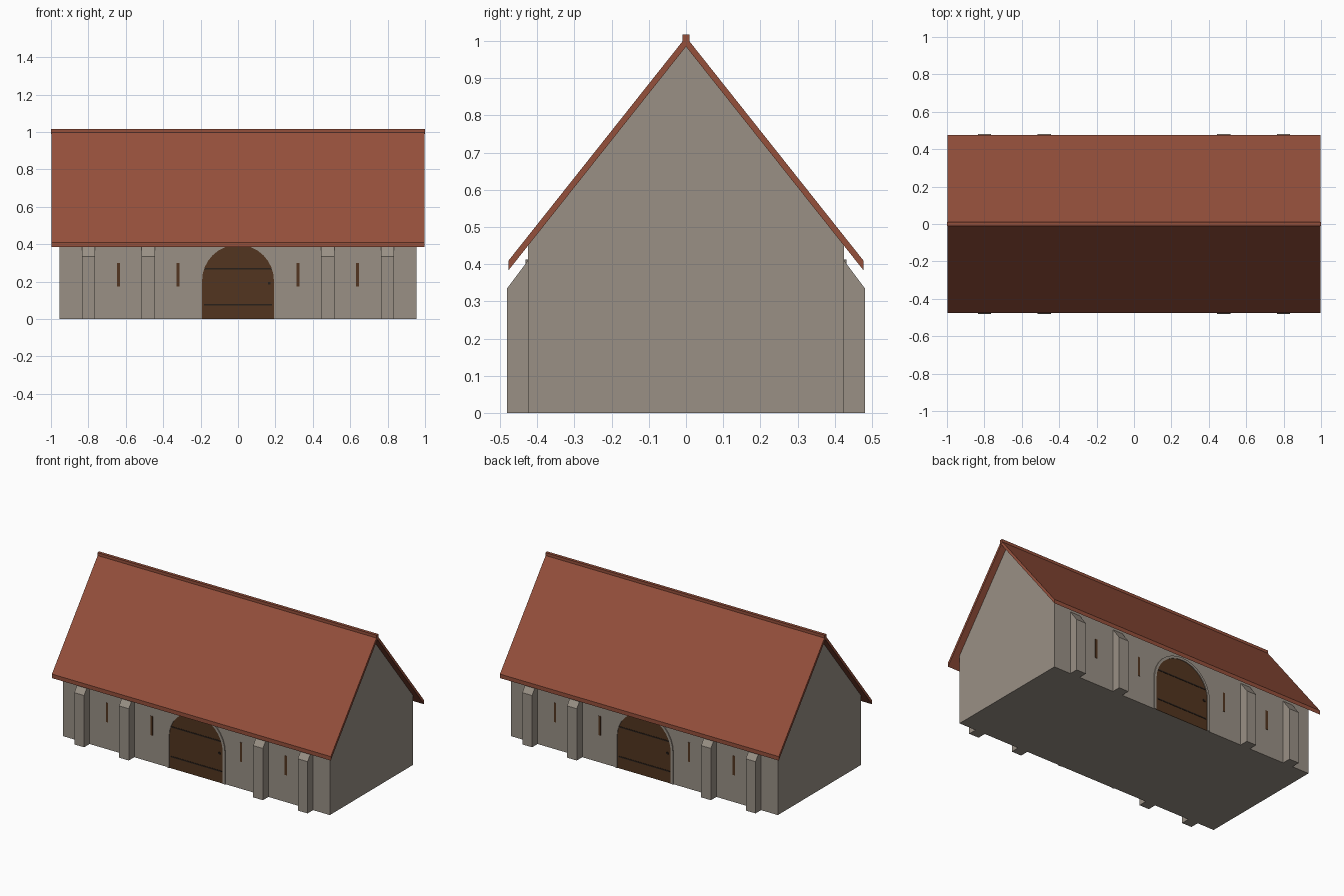
import bpy, bmesh, math

cube = bpy.data.objects.get("Cube")
if cube:
    bpy.data.objects.remove(cube, do_unlink=True)


def material(name, color):
    m = bpy.data.materials.new(name)
    m.use_nodes = True
    m.diffuse_color = (*color, 1)
    m.node_tree.nodes["Principled BSDF"].inputs["Base Color"].default_value = (*color, 1)
    return m


STONE = material("grey stone", (0.32, 0.28, 0.235))
TILE = material("red roof tile", (0.30, 0.079, 0.044))
WOOD = material("brown wood", (0.085, 0.036, 0.014))
IRON = material("dark iron", (0.022, 0.014, 0.010))


def prism(name, profile, axis, lo, hi, mat):
    """Extrude a profile along x (points are y, z) or along y (points are x, z)."""
    bm = bmesh.new()
    place = (lambda a, b: (lo, a, b)) if axis == "x" else (lambda a, b: (a, lo, b))
    face = bm.faces.new([bm.verts.new(place(a, b)) for a, b in profile])
    out = bmesh.ops.extrude_face_region(bm, geom=[face])
    move = (hi - lo, 0, 0) if axis == "x" else (0, hi - lo, 0)
    bmesh.ops.translate(bm, vec=move, verts=[v for v in out["geom"] if isinstance(v, bmesh.types.BMVert)])
    bmesh.ops.recalc_face_normals(bm, faces=bm.faces)
    mesh = bpy.data.meshes.new(name)
    bm.to_mesh(mesh)
    bm.free()
    mesh.materials.append(mat)
    obj = bpy.data.objects.new(name, mesh)
    bpy.context.collection.objects.link(obj)
    return obj


def rect(x, z, w, h):
    return [(x - w / 2, z), (x + w / 2, z), (x + w / 2, z + h), (x - w / 2, z + h)]


def arch(r, spring, steps=16):
    """Open outline of a round arch from the right foot to the left foot."""
    top = [(r * math.cos(math.pi * i / steps), spring + r * math.sin(math.pi * i / steps))
           for i in range(steps + 1)]
    return [(r, 0)] + top + [(-r, 0)]


WALL, EAVE, PEAK, SLOPE = 0.425, 0.477, 0.985, 1.26
wall_top = PEAK - SLOPE * WALL
eave_z = PEAK - SLOPE * EAVE

# Gabled stone body
prism("stone_body", [(-WALL, 0), (WALL, 0), (WALL, wall_top), (0, PEAK), (-WALL, wall_top)],
      "x", -0.955, 0.955, STONE)

# Roof slabs and ridge cap
for side, label in ((-1, "front"), (1, "back")):
    prism(label + "_roof", [(0, PEAK), (0, PEAK + 0.026), (side * EAVE, eave_z + 0.026), (side * EAVE, eave_z)],
          "x", -0.998, 0.998, TILE)
prism("ridge_cap", rect(0, PEAK + 0.005, 0.02, 0.027), "x", -1, 1, TILE)

# Fittings repeated on both long walls
for side, label in ((-1, "front"), (1, "back")):
    w = side * WALL
    for x in (-0.8, -0.48, 0.48, 0.8):
        prism(label + "_buttress",
              [(w, 0), (side * 0.481, 0), (side * 0.481, 0.335), (w, 0.41)],
              "x", x - 0.035, x + 0.035, STONE)
    for x in (-0.64, -0.32, 0.32, 0.64):
        prism(label + "_slit_window", rect(x, 0.175, 0.016, 0.125), "y", w, side * 0.4265, WOOD)

    # Arched door with stone surround, straps and handle
    prism(label + "_door", arch(0.192, 0.205), "y", w, side * 0.427, WOOD)
    prism(label + "_door_surround", arch(0.208, 0.205) + arch(0.192, 0.205)[::-1],
          "y", w, side * 0.431, STONE)
    for z in (0.072, 0.265):
        prism(label + "_door_strap", rect(0, z, 0.366, 0.008), "y", w, side * 0.429, IRON)
    prism(label + "_door_handle", rect(-side * 0.168, 0.185, 0.014, 0.012), "y", w, side * 0.432, IRON)
